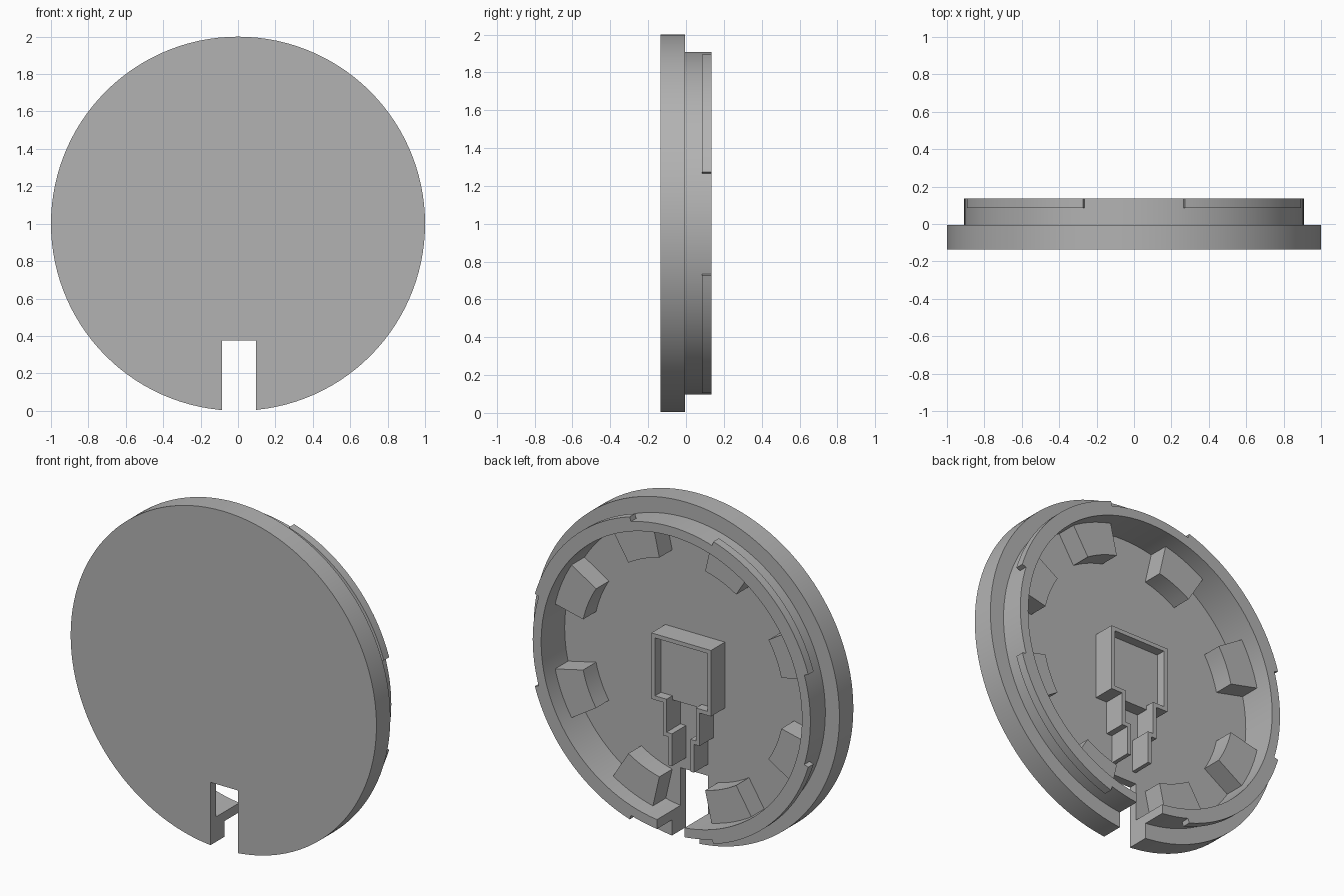
import bpy, bmesh
from math import cos, sin, radians, tau

cube = bpy.data.objects.get("Cube")
if cube:
    bpy.data.objects.remove(cube)

grey = bpy.data.materials.new("plain_grey")
grey.use_nodes = True
grey.diffuse_color = (0.45, 0.45, 0.45, 1)
grey.node_tree.nodes["Principled BSDF"].inputs["Base Color"].default_value = (0.45, 0.45, 0.45, 1)

FRONT, FLOOR, SHOULDER, RIM = -0.135, -0.085, -0.005, 0.135
R_OUT, R_RING, R_IN, R_LUG = 1.0, 0.908, 0.853, 0.935
SEGMENTS = 120


def finish(name, bm):
    bmesh.ops.recalc_face_normals(bm, faces=bm.faces)
    mesh = bpy.data.meshes.new(name)
    bm.to_mesh(mesh)
    bm.free()
    mesh.materials.append(grey)
    obj = bpy.data.objects.new(name, mesh)
    bpy.context.collection.objects.link(obj)
    return obj


def polar(r, a, y):
    return (r * cos(a), y, 1 + r * sin(a))


def lathe(name, profile):
    """Turn a (radius, y) profile about the y axis; ends lie on the axis."""
    bm = bmesh.new()
    rows = []
    for r, y in profile:
        if r == 0:
            rows.append([bm.verts.new((0, y, 1))] * SEGMENTS)
        else:
            rows.append([bm.verts.new(polar(r, tau * i / SEGMENTS, y)) for i in range(SEGMENTS)])
    for a, b in zip(rows, rows[1:]):
        for i in range(SEGMENTS):
            j = (i + 1) % SEGMENTS
            bm.faces.new(dict.fromkeys((a[i], a[j], b[j], b[i])))
    return finish(name, bm)


def sector(name, r0, r1, y0, y1, a0, a1, steps):
    """Solid block that follows an arc, angles in degrees."""
    bm = bmesh.new()
    rings = []
    for i in range(steps + 1):
        a = radians(a0 + (a1 - a0) * i / steps)
        rings.append([bm.verts.new(polar(r, a, y)) for r, y in ((r0, y0), (r1, y0), (r1, y1), (r0, y1))])
    for p, q in zip(rings, rings[1:]):
        for k in range(4):
            n = (k + 1) % 4
            bm.faces.new((p[k], p[n], q[n], q[k]))
    bm.faces.new(rings[0])
    bm.faces.new(rings[-1])
    return finish(name, bm)


def box(name, x0, x1, y0, y1, z0, z1):
    bm = bmesh.new()
    bmesh.ops.create_cube(bm, size=1)
    for v in bm.verts:
        v.co = (x1 if v.co.x > 0 else x0, y1 if v.co.y > 0 else y0, z1 if v.co.z > 0 else z0)
    return finish(name, bm)


# Round cover with a raised ring on its back
cover = lathe("cover", [(0, FRONT), (R_OUT, FRONT), (R_OUT, SHOULDER), (R_RING, SHOULDER),
                        (R_RING, RIM), (R_IN, RIM), (R_IN, FLOOR), (0, FLOOR)])

# Cable notch cut through plate and ring
cutter = box("notch_cutter", -0.085, 0.095, -0.5, 0.5, -0.5, 0.375)
cutter.hide_render = True
cut = cover.modifiers.new("notch", "BOOLEAN")
cut.operation = "DIFFERENCE"
cut.solver = "EXACT"
cut.object = cutter
bpy.context.view_layer.objects.active = cover
bpy.ops.object.modifier_apply(modifier="notch")
bpy.data.objects.remove(cutter)

smooth = [cover]

# Four locking lugs around the ring
for k in range(4):
    smooth.append(sector(f"locking_lug_{k + 1}", R_RING - 0.01, R_LUG, 0.085, RIM,
                         90 * k + 17, 90 * k + 73, 19))

# Eight blocks against the inner wall
for k in range(8):
    mid = 22.5 + 45 * k
    smooth.append(sector(f"inner_block_{k + 1}", 0.665, R_IN + 0.01, FLOOR - 0.01, 0.035,
                         mid - 9.5, mid + 9.5, 6))

# Central square holder: platform, rim and stepped channel
TOP, WALL, HALF = 0.045, 0.024, 0.195
box("holder_platform", -HALF, HALF, FLOOR - 0.01, -0.01, 1 - HALF, 1 + HALF)
box("holder_top_rim", -HALF, HALF, FLOOR - 0.01, TOP, 1 + HALF - WALL, 1 + HALF)


def pair(name, x0, x1, z0, z1):
    for side, s in (("left", 1), ("right", -1)):
        xs = sorted((s * x0, s * x1))
        box(f"{side}_{name}", *xs, FLOOR - 0.01, TOP, z0, z1)


pair("holder_rim", HALF - WALL, HALF, 1 - HALF, 1 + HALF - WALL)
pair("holder_foot", 0.12 - WALL, HALF - WALL, 1 - HALF, 1 - HALF + WALL)
pair("upper_channel", 0.12 - WALL, 0.12, 0.61, 1 - HALF)
pair("channel_step", 0.06, 0.12 - WALL, 0.61, 0.61 + WALL)
pair("lower_channel", 0.06, 0.06 + WALL, 0.443, 0.61)

# Smooth curved walls while keeping their edges crisp
bpy.ops.object.select_all(action="DESELECT")
for obj in smooth:
    obj.select_set(True)
bpy.context.view_layer.objects.active = cover
bpy.ops.object.shade_smooth_by_angle(angle=radians(30))
